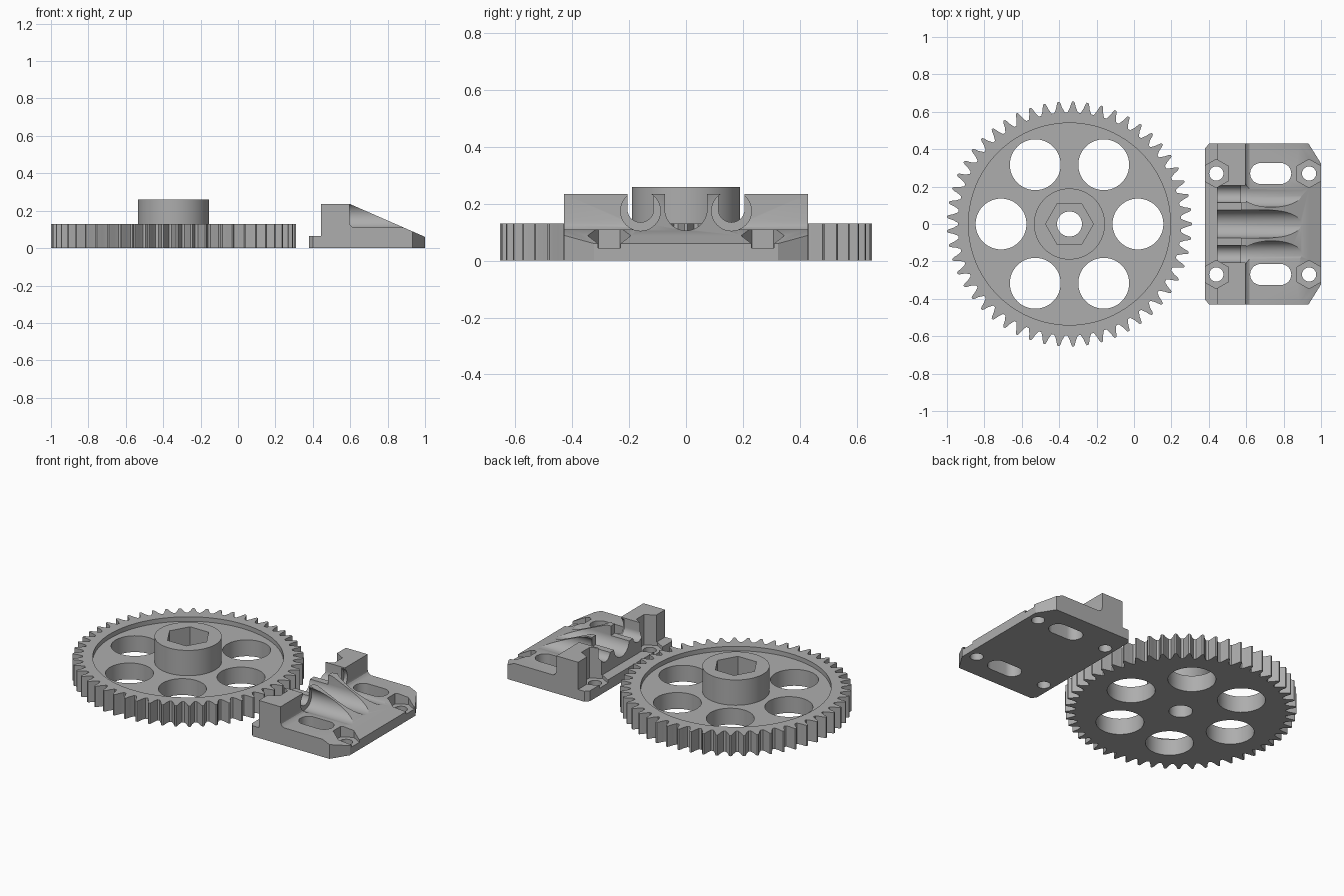
import bpy, bmesh
from math import sin, cos, pi, tau, radians
from mathutils import Matrix, Vector

if "Cube" in bpy.data.objects:
    bpy.data.objects.remove(bpy.data.objects["Cube"])

grey = bpy.data.materials.new("plain grey plastic")
grey.use_nodes = True
GREY = (0.42, 0.42, 0.42, 1)
grey.diffuse_color = GREY
grey.node_tree.nodes["Principled BSDF"].inputs["Base Color"].default_value = GREY


def prism(name, outline, low, high, axis="Z"):
    """Extrude a 2D outline along Z, along Y (outline in xz) or along X (outline in yz)."""
    place = {"Z": lambda a, b, c: (a, b, c),
             "Y": lambda a, b, c: (a, c, b),
             "X": lambda a, b, c: (c, a, b)}[axis]
    bm = bmesh.new()
    base = bm.faces.new([bm.verts.new(place(a, b, low)) for a, b in outline])
    top = bmesh.ops.extrude_face_region(bm, geom=[base])["geom"]
    shift = Vector(place(0, 0, high - low))
    bmesh.ops.translate(bm, vec=shift, verts=[v for v in top if isinstance(v, bmesh.types.BMVert)])
    bmesh.ops.recalc_face_normals(bm, faces=bm.faces)
    mesh = bpy.data.meshes.new(name)
    bm.to_mesh(mesh)
    bm.free()
    mesh.materials.append(grey)
    ob = bpy.data.objects.new(name, mesh)
    bpy.context.collection.objects.link(ob)
    return ob


def circle(x, y, r, n=48, turn=0.0):
    return [(x + r * cos(turn + tau * i / n), y + r * sin(turn + tau * i / n)) for i in range(n)]


def rect(x0, y0, x1, y1):
    return [(x0, y0), (x1, y0), (x1, y1), (x0, y1)]


def u_shape(x, z, r, top, n=24):
    """Round-bottomed slot open at the top."""
    arc = [(x + r * cos(pi + pi * i / n), z + r * sin(pi + pi * i / n)) for i in range(n + 1)]
    return arc + [(x + r, top), (x - r, top)]


def combine(target, tool, operation="DIFFERENCE"):
    mod = target.modifiers.new("cut", "BOOLEAN")
    mod.operation = operation
    mod.solver = "EXACT"
    mod.object = tool
    bpy.context.view_layer.objects.active = target
    bpy.ops.object.modifier_apply(modifier=mod.name)
    bpy.data.objects.remove(tool)


def finish(ob):
    bpy.ops.object.select_all(action="DESELECT")
    ob.select_set(True)
    bpy.context.view_layer.objects.active = ob
    bpy.ops.object.shade_smooth_by_angle(angle=radians(25))


# Large gear: toothed disc
GX, TEETH = -0.345, 53
TOOTH = [(-0.4, 0.597), (-0.22, 0.622), (-0.13, 0.645), (-0.06, 0.655)]
TOOTH += [(-f, r) for f, r in reversed(TOOTH)]
teeth = [(GX + r * cos(tau * (k + f) / TEETH), r * sin(tau * (k + f) / TEETH))
         for k in range(TEETH) for f, r in TOOTH]
gear = prism("large_gear", teeth, 0, 0.13)

# Shallow recess inside the rim, then the raised hub
combine(gear, prism("recess", circle(GX, 0, 0.54, 96), 0.102, 0.3))
combine(gear, prism("hub", circle(GX, 0, 0.19, 64), 0.05, 0.26), "UNION")

# Lightening holes, shaft bore and hexagonal nut socket
for k in range(6):
    a = k * pi / 3
    combine(gear, prism("hole", circle(GX + 0.366 * cos(a), 0.366 * sin(a), 0.136), -0.1, 0.3))
combine(gear, prism("bore", circle(GX, 0, 0.067), -0.1, 0.4))
combine(gear, prism("socket", circle(GX, 0, 0.128, 6), 0.13, 0.4))
finish(gear)

# Mounting block: stepped and sloped side profile
profile = [(0.38, 0), (1.0, 0), (1.0, 0.06), (0.6, 0.235),
           (0.445, 0.235), (0.445, 0.065), (0.38, 0.065)]
block = prism("mounting_block", profile, -0.43, 0.43, "Y")

for s in (-1, 1):
    # Clipped corners in plan
    combine(block, prism("corner", [(0.933, s * 0.4301), (1.0001, s * 0.323),
                                    (1.1, s * 0.323), (1.1, s * 0.6), (0.933, s * 0.6)], -0.1, 0.4))
    combine(block, prism("corner", [(0.402, s * 0.4301), (0.3799, s * 0.405),
                                    (0.3, s * 0.405), (0.3, s * 0.6), (0.402, s * 0.6)], -0.1, 0.4))
    # Low wing with a fillet at the foot of the tower
    wing = [(0.595, 0.4), (0.595, 0.14), (0.598, 0.127), (0.606, 0.117), (0.618, 0.11),
            (1.1, 0.11), (1.1, 0.4)]
    combine(block, prism("wing", wing, *sorted((s * 0.165, s * 0.6)), "Y"))
    # Round side channel that leaves a thin rib, and its narrow slot to the back
    combine(block, prism("channel", circle(s * 0.16, 0.175, 0.07), 0.572, 1.2, "X"))
    combine(block, prism("slot", u_shape(s * 0.16, 0.181, 0.046, 0.5), 0.3, 0.6, "X"))
    # Elongated mounting slot
    x0, x1, r = 0.677, 0.785, 0.056
    oval = [(x1 + r * sin(pi * i / 16), s * 0.27 - r * cos(pi * i / 16)) for i in range(17)]
    oval += [(x0 - r * sin(pi * i / 16), s * 0.27 + r * cos(pi * i / 16)) for i in range(17)]
    combine(block, prism("oval", oval, -0.1, 0.4))
    # Screw holes with open nut pockets
    for x in (0.44, 0.936):
        combine(block, prism("pocket", circle(x, s * 0.27, 0.076, 6, pi / 6), 0.045, 0.4))
        combine(block, prism("screw_hole", circle(x, s * 0.27, 0.038, 32), -0.1, 0.4))

# Lowered bridge between the towers and the central groove
combine(block, prism("bridge", rect(0.3, -0.198, 0.571, 0.198), 0.176, 0.4))
combine(block, prism("groove", u_shape(0, 0.18, 0.074, 0.5), 0.3, 1.2, "X"))
finish(block)
